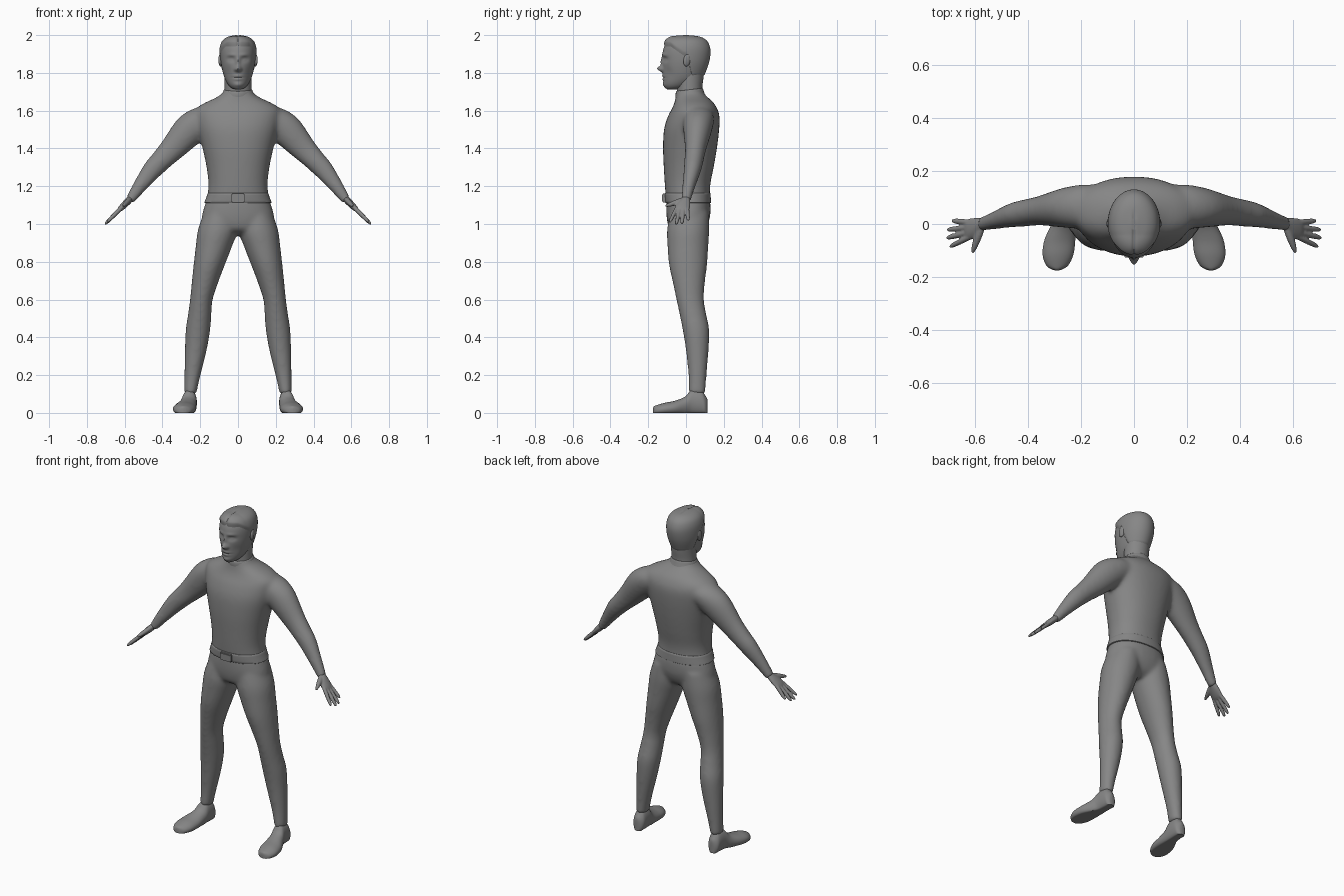
import bpy, bmesh
from math import cos, sin, pi, exp, copysign
from mathutils import Vector, Matrix

X, Y, Z = Vector((1, 0, 0)), Vector((0, 1, 0)), Vector((0, 0, 1))
grey = bpy.data.materials.new("dark_grey")
grey.diffuse_color = (.24, .24, .24, 1)


def sec(z, hw, front, back, x=0):
    """Horizontal section given by half width and its y limits."""
    return (x, (front + back) / 2, z, hw, (back - front) / 2)


def spline(rows, per):
    """Catmull-Rom interpolation of section rows."""
    out = []
    for i in range(len(rows) - 1):
        p = [rows[max(0, min(len(rows) - 1, i + k))] for k in (-1, 0, 1, 2)]
        for s in range(per):
            t = s / per
            out.append([b + .5 * t * (c - a + t * (2*a - 5*b + 4*c - d + t * (3*(b - c) + d - a)))
                        for a, b, c, d in zip(*p)])
    return out + [list(rows[-1])]


def loft(bm, rows, u=X, v=Y, n=32, per=4, p=1.0, flip=1):
    """Closed tube through elliptical sections (x, y, z, a, b) spanned by u and v."""
    rings = []
    for x, y, z, a, b in spline(rows, per):
        ring = []
        for k in range(n):
            c, s = cos(2*pi*k/n), sin(2*pi*k/n)
            co = (Vector((x, y, z)) + u * (a * copysign(abs(c)**p, c))
                  + v * (b * copysign(abs(s)**p, s)))
            co.x *= flip
            ring.append(bm.verts.new(co))
        rings.append(ring)
    faces = [bm.faces.new((r[k], r[(k+1) % n], q[(k+1) % n], q[k]))
             for r, q in zip(rings, rings[1:]) for k in range(n)]
    faces += [bm.faces.new(rings[0]), bm.faces.new(rings[-1])]
    bmesh.ops.recalc_face_normals(bm, faces=faces)


def finish(bm, name, voxel=0, smooth=6, mirror=False):
    me = bpy.data.meshes.new(name)
    bm.to_mesh(me)
    bm.free()
    me.materials.append(grey)
    ob = bpy.data.objects.new(name, me)
    bpy.context.collection.objects.link(ob)
    bpy.ops.object.select_all(action='DESELECT')
    ob.select_set(True)
    bpy.context.view_layer.objects.active = ob
    if voxel:
        m = ob.modifiers.new("Fuse", 'REMESH')
        m.mode, m.voxel_size, m.use_smooth_shade = 'VOXEL', voxel, True
        m = ob.modifiers.new("Relax", 'SMOOTH')
        m.factor, m.iterations = .5, smooth
        for f in me.polygons:
            f.use_smooth = True
    else:
        bpy.ops.object.shade_smooth_by_angle(angle=.9)
    if mirror:
        ob.modifiers.new("Mirror", 'MIRROR').use_mirror_merge = False
    return ob


# Shirt: torso and both sleeves fused together
torso = [sec(1.10, .172, -.103, .128), sec(1.2, .157, -.112, .128), sec(1.3, .167, -.118, .147),
         sec(1.4, .188, -.122, .164), sec(1.5, .213, -.117, .176), sec(1.57, .225, -.096, .178),
         sec(1.61, .222, -.075, .166), sec(1.64, .18, -.062, .148), sec(1.665, .125, -.056, .122),
         sec(1.69, .085, -.052, .097), sec(1.715, .073, -.05, .087)]
sleeve = [(.10, .06, 1.58, .07, .075), (.17, .066, 1.56, .082, .084), (.25, .062, 1.503, .088, .077),
          (.345, .051, 1.40, .069, .057), (.40, .043, 1.343, .059, .052), (.455, .034, 1.285, .053, .047),
          (.52, .015, 1.20, .039, .035), (.566, .002, 1.136, .028, .029), (.576, 0, 1.123, .026, .027)]
arm_u = Vector((.776, 0, .63))
bm = bmesh.new()
loft(bm, torso, p=.92)
for side in (1, -1):
    loft(bm, sleeve, u=arm_u, flip=side)
finish(bm, "shirt", .009, 24)

# Trousers: pelvis and both legs fused together
pelvis = [sec(1.14, .16, -.1, .122), sec(1.1, .176, -.104, .13), sec(1.03, .192, -.102, .126),
          sec(.97, .17, -.085, .10), sec(.94, .08, -.03, .06)]
leg = [sec(1.06, .085, -.085, .12, .095), sec(.97, .105, -.1, .123, .107), sec(.88, .096, -.098, .118, .128),
       sec(.785, .083, -.09, .112, .152), sec(.69, .07, -.07, .10, .175), sec(.6, .06, -.051, .095, .194),
       sec(.52, .062, -.034, .108, .203), sec(.44, .065, -.018, .123, .212), sec(.335, .058, -.001, .12, .223),
       sec(.2, .043, .013, .109, .241), sec(.125, .035, .014, .104, .25), sec(.1, .035, .015, .104, .251)]
bm = bmesh.new()
loft(bm, pelvis, p=.92)
for side in (1, -1):
    loft(bm, leg, flip=side)
finish(bm, "trousers", .009, 14)

# Shoes: lofted heel to toe, flattened on the ground
shoe = [(.115, .255, .05, .004), (.112, .255, .075, .018), (.1, .255, .095, .032), (.08, .255, .12, .037),
        (.03, .258, .122, .04), (-.005, .266, .086, .046), (-.06, .279, .064, .058), (-.115, .286, .053, .058),
        (-.155, .289, .041, .042), (-.171, .29, .033, .02), (-.175, .29, .02, .004)]
bm = bmesh.new()
loft(bm, [(x, y, (t - .015) / 2, w, (t + .015) / 2) for y, x, t, w in shoe], v=Z, per=5)
for vert in bm.verts:
    vert.co.z = max(vert.co.z, 0)
finish(bm, "shoes", mirror=True)

# Hands: palm, four fingers and thumb fused, then mirrored
along, thick = Vector((.707, 0, -.707)), Vector((.707, 0, .707))
wrist = Vector((.562, 0, 1.141))


def digit(t, y, a, b):
    return (*(wrist + along * t + Y * y), a, b)


bm = bmesh.new()
loft(bm, [digit(-.03, .003, .018, .021), digit(.01, 0, .018, .022), digit(.045, -.013, .018, .036),
          digit(.08, -.02, .015, .04), digit(.1, -.021, .01, .036)], u=thick, v=Y)
for y0, y1, tip in ((-.049, -.086, .186), (-.031, -.053, .202), (-.012, -.022, .198), (.006, .012, .174)):
    loft(bm, [digit(.08, y0, .011, .011), digit((.08 + tip) / 2, (y0 + y1) / 2, .011, .0105),
              digit(tip - .015, y1 - (y1 - y0) * .15, .009, .009), digit(tip, y1, .004, .004)],
         u=thick, v=Y, n=16)
thumb_v = (along * .75 + Y * .66).normalized()
loft(bm, [digit(.015, -.01, .012, .014), digit(.035, -.045, .014, .016), digit(.055, -.086, .011, .011),
          digit(.066, -.108, .005, .005)], u=thick, v=thumb_v, n=16)
finish(bm, "hands", .004, 3, mirror=True)

# Head: dense loft, with facial features pushed in and out
skull = [sec(1.713, .018, -.1, -.04), sec(1.722, .037, -.11, .0), sec(1.74, .054, -.118, .04),
         sec(1.77, .07, -.12, .08), sec(1.81, .082, -.123, .1), sec(1.86, .091, -.124, .117),
         sec(1.91, .093, -.123, .124), sec(1.945, .088, -.113, .118), sec(1.97, .075, -.097, .102),
         sec(1.986, .05, -.07, .072), sec(1.994, .012, -.02, .02)]
features = [  # x, z, spread x, spread z, push in y
    (.036, 1.872, .019, .013, .012), (.036, 1.870, .011, .007, -.006),   # sockets, eyes
    (.032, 1.895, .024, .009, -.005), (0, 1.860, .011, .026, -.010),     # brows, bridge
    (0, 1.822, .014, .015, -.029), (.014, 1.818, .007, .008, -.008),     # nose, nostrils
    (0, 1.784, .024, .007, -.005), (0, 1.766, .020, .007, -.005),        # lips
    (0, 1.775, .026, .003, .004), (0, 1.737, .022, .012, -.005),         # mouth, chin
    (.055, 1.800, .02, .03, .006)]                                       # cheeks
bm = bmesh.new()
loft(bm, skull, n=96, per=8)
for vert in bm.verts:
    x, y, z = vert.co
    if y < -.03:
        vert.co.y += sum(d * exp(-((abs(x) - cx) / sx)**2 - ((z - cz) / sz)**2)
                         for cx, cz, sx, sz, d in features)
finish(bm, "head")

# Hair: shell over the skull that dips below the skin at the hairline
bm = bmesh.new()
loft(bm, skull, n=96, per=8)
bm.normal_update()
low = []
for vert in bm.verts:
    x, y, z = vert.co
    line = 1.94 - .05 * max(0, min(1, (y + .08) / .07)) - .115 * max(0, min(1, (y - .005) / .03))
    d = z - line
    if d < -.03:
        low.append(vert)
    off = max(-.010, min(.006, d * .3))
    if off > 0:
        off *= 1 + 1.1 * max(0, min(1, (-y - .04) / .05))                      # raised fringe
        off -= .006 * exp(-(x / .006)**2) * max(0, min(1, (.06 - y) / .06))    # parting
    vert.co += vert.normal * off
bmesh.ops.delete(bm, geom=low, context='VERTS')
finish(bm, "hair")

# Ears
bm = bmesh.new()
bmesh.ops.create_uvsphere(bm, u_segments=20, v_segments=12, radius=1,
                          matrix=Matrix.Translation((.093, .006, 1.868)) @ Matrix.Rotation(-.2, 4, 'X')
                          @ Matrix.Rotation(.25, 4, 'Z') @ Matrix.Diagonal((.010, .02, .034, 1)))
finish(bm, "ears", mirror=True)

# Neck
bm = bmesh.new()
loft(bm, [sec(1.67, .073, -.048, .09), sec(1.72, .071, -.048, .086), sec(1.77, .071, -.047, .092),
          sec(1.82, .072, -.03, .097)])
finish(bm, "neck")

# Collar, slightly higher at the back
bm = bmesh.new()
loft(bm, [sec(1.675, .088, -.054, .1), sec(1.69, .081, -.055, .095), sec(1.706, .0755, -.053, .09),
          sec(1.709, .071, -.049, .087)], n=48, per=2)
for vert in bm.verts:
    vert.co.z += vert.co.y * .12
finish(bm, "collar")

# Belt and buckle
bm = bmesh.new()
loft(bm, [sec(1.111, .17, -.104, .124), sec(1.113, .178, -.109, .132), sec(1.14, .168, -.112, .131),
          sec(1.162, .161, -.113, .13), sec(1.164, .155, -.108, .126)], n=64, per=2, p=.92)
finish(bm, "belt")
bm = bmesh.new()
bmesh.ops.create_cube(bm, size=1, matrix=Matrix.Translation((0, -.116, 1.138)) @ Matrix.Diagonal((.074, .022, .046, 1)))
bmesh.ops.bevel(bm, geom=bm.edges[:], offset=.004, segments=2, affect='EDGES')
finish(bm, "buckle")
